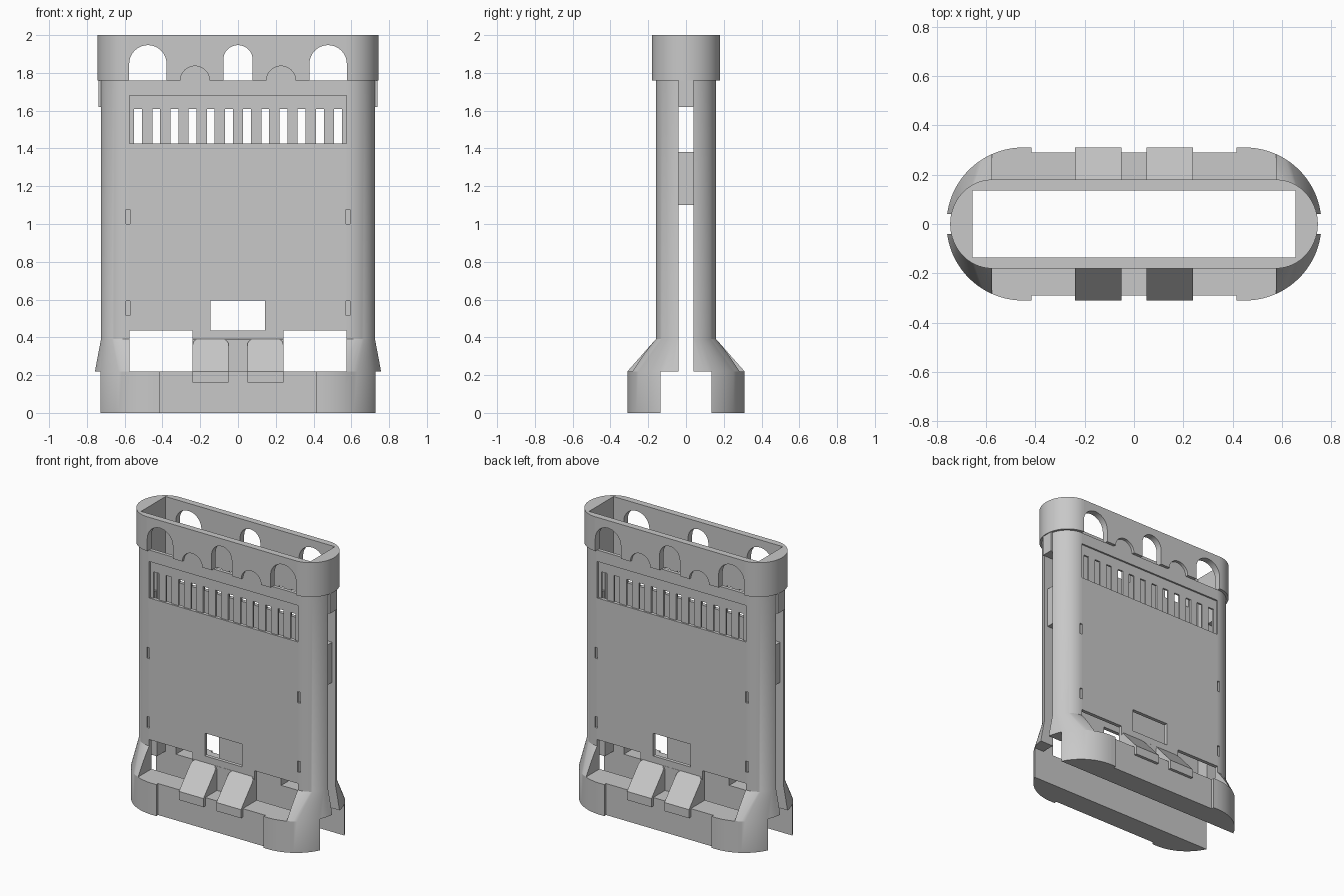
import bpy, bmesh, math

if "Cube" in bpy.data.objects:
    bpy.data.objects.remove(bpy.data.objects["Cube"])

grey = bpy.data.materials.new("plain grey")
grey.diffuse_color = (0.58, 0.58, 0.58, 1)
grey.use_nodes = True
grey.node_tree.nodes["Principled BSDF"].inputs["Base Color"].default_value = grey.diffuse_color


def finish(name, bm):
    bmesh.ops.recalc_face_normals(bm, faces=bm.faces)
    me = bpy.data.meshes.new(name)
    bm.to_mesh(me)
    bm.free()
    me.materials.append(grey)
    ob = bpy.data.objects.new(name, me)
    bpy.context.collection.objects.link(ob)
    return ob


def add_loft(bm, rings):
    """Skin a stack of closed rings and cap both ends."""
    vs = [[bm.verts.new(p) for p in r] for r in rings]
    n = len(vs[0])
    for a, b in zip(vs, vs[1:]):
        for i in range(n):
            j = (i + 1) % n
            bm.faces.new((a[i], a[j], b[j], b[i]))
    bm.faces.new(vs[0][::-1])
    bm.faces.new(vs[-1])


def add_box(bm, x0, x1, y0, y1, z0, z1):
    add_loft(bm, [[(x0, y0, z), (x1, y0, z), (x1, y1, z), (x0, y1, z)]
                  for z in (z0, z1)])


def add_arch(bm, cx, r, top, y0, y1, bottom=1.76):
    pts = []
    if top - r > bottom + 0.01:
        pts = [(cx - r, bottom), (cx + r, bottom)]
    h = min(r, top - bottom)
    pts += [(cx + r * math.cos(math.pi * i / 20), top - h + h * math.sin(math.pi * i / 20))
            for i in range(21)]
    add_loft(bm, [[(x, y, z) for x, z in pts] for y in (y0, y1)])


def stadium(z, cx, rx, ry, n=20):
    pts = []
    for sx, sy, start in ((1, 1, 0), (-1, 1, 1), (-1, -1, 2), (1, -1, 3)):
        for i in range(n + 1):
            a = math.pi / 2 * (start + i / n)
            pts.append((sx * cx + rx * math.cos(a), ry * math.sin(a), z))
    # drop doubled points at the two outer tips
    out = []
    for p in pts:
        if not out or math.dist(p, out[-1]) > 1e-5:
            out.append(p)
    if math.dist(out[0], out[-1]) < 1e-5:
        out.pop()
    return out


# outer shell: base, flare, body and collar
bm = bmesh.new()
add_loft(bm, [stadium(0, .45, .31, .31), stadium(.22, .45, .31, .31),
              stadium(.39, .575, .155, .16), stadium(1.76, .575, .155, .16),
              stadium(1.76, .575, .17, .18), stadium(2, .575, .17, .18)])
shell = finish("shell", bm)


def cut(build):
    """Subtract the solids that build() adds, then drop the cutter."""
    b = bmesh.new()
    build(b)
    c = finish("cutter", b)
    c.hide_render = True
    m = shell.modifiers.new("cut", 'BOOLEAN')
    m.operation, m.solver, m.object = 'DIFFERENCE', 'EXACT', c
    bpy.context.view_layer.objects.active = shell
    bpy.ops.object.modifier_apply(modifier=m.name)
    bpy.data.objects.remove(c)


def both(b, x0, x1, y0, y1, z0, z1):
    """Same box on front and back."""
    add_box(b, x0, x1, y0, y1, z0, z1)
    add_box(b, x0, x1, -y1, -y0, z0, z1)


# inner shaft, gap between the feet, side slots
cut(lambda b: add_box(b, -.655, .655, -.135, .135, -1, 3))
cut(lambda b: add_box(b, -1, 1, -.135, .135, -1, .22))
cut(lambda b: add_box(b, -1, 1, -.04, .04, .1, 1.62))
# flare removed in the middle, shallow step on the base
cut(lambda b: both(b, -.575, .575, .1605, .5, .22, .42))
cut(lambda b: both(b, -.415, .415, .29, .5, -.1, .3))


# lower openings and centre window
def openings(b):
    for x0, x1, z0, z1 in ((-.575, -.24, .22, .435), (.24, .575, .22, .435),
                           (-.145, .142, .436, .595)):
        add_box(b, x0, x1, -.5, .5, z0, z1)


cut(openings)


# vent recess and small slits
def recesses(b):
    both(b, -.575, .575, .148, .3, 1.425, 1.68)
    for x in (-.583, .583):
        for z in (.515, 1.0):
            both(b, x - .01, x + .01, .145, .3, z, z + .077)


cut(recesses)


def vent_slots(b):
    for i in range(12):
        x = -.529 + i * .0962
        add_box(b, x - .021, x + .021, -.5, .5, 1.425, 1.61)


cut(vent_slots)


# collar arches
def arches(b):
    for x, r in ((-.477, .099), (0, .078), (.477, .099)):
        add_arch(b, x, r, 1.947, -.5, .5)
    for x in (-.228, .228):
        add_arch(b, x, .077, 1.836, .16, .5)
        add_arch(b, x, .077, 1.836, -.5, -.16)


cut(arches)

bpy.ops.object.select_all(action='DESELECT')
shell.select_set(True)
bpy.context.view_layer.objects.active = shell
bpy.ops.object.shade_smooth_by_angle(angle=math.radians(25))
for p in shell.data.polygons:
    if max(abs(c) for c in p.normal) > .9999:
        p.use_smooth = False

# sloped brackets over the base
for sy, side in ((-1, "front"), (1, "back")):
    for sx, hand in ((-1, "left"), (1, "right")):
        bm = bmesh.new()
        rows = [(.16, 0), (.22, 0)]
        rows += [(.36 + .03 * math.sin(a), .03 * (1 - math.cos(a)))
                 for a in (math.pi / 2 * i / 6 for i in range(7))]
        rings = []
        for z, inset in rows:
            y = .31 if z <= .22 else .31 - .15 * (z - .22) / .17
            x0, x1 = sx * (.05 + inset), sx * (.24 - inset)
            rings.append([(x0, sy * y, z), (x1, sy * y, z),
                          (x1, sy * .145, z), (x0, sy * .145, z)])
        add_loft(bm, rings)
        finish(f"{side}_{hand}_bracket", bm)

# side keys below the collar and plates inside the slots
for s, hand in ((-1, "left"), (1, "right")):
    bm = bmesh.new()
    add_box(bm, *sorted((s * .7, s * .738)), -.04, .04, 1.62, 1.76)
    finish(f"{hand}_key", bm)
    bm = bmesh.new()
    add_box(bm, *sorted((s * .657, s * .70)), -.042, .042, 1.1, 1.38)
    finish(f"{hand}_slot_plate", bm)
